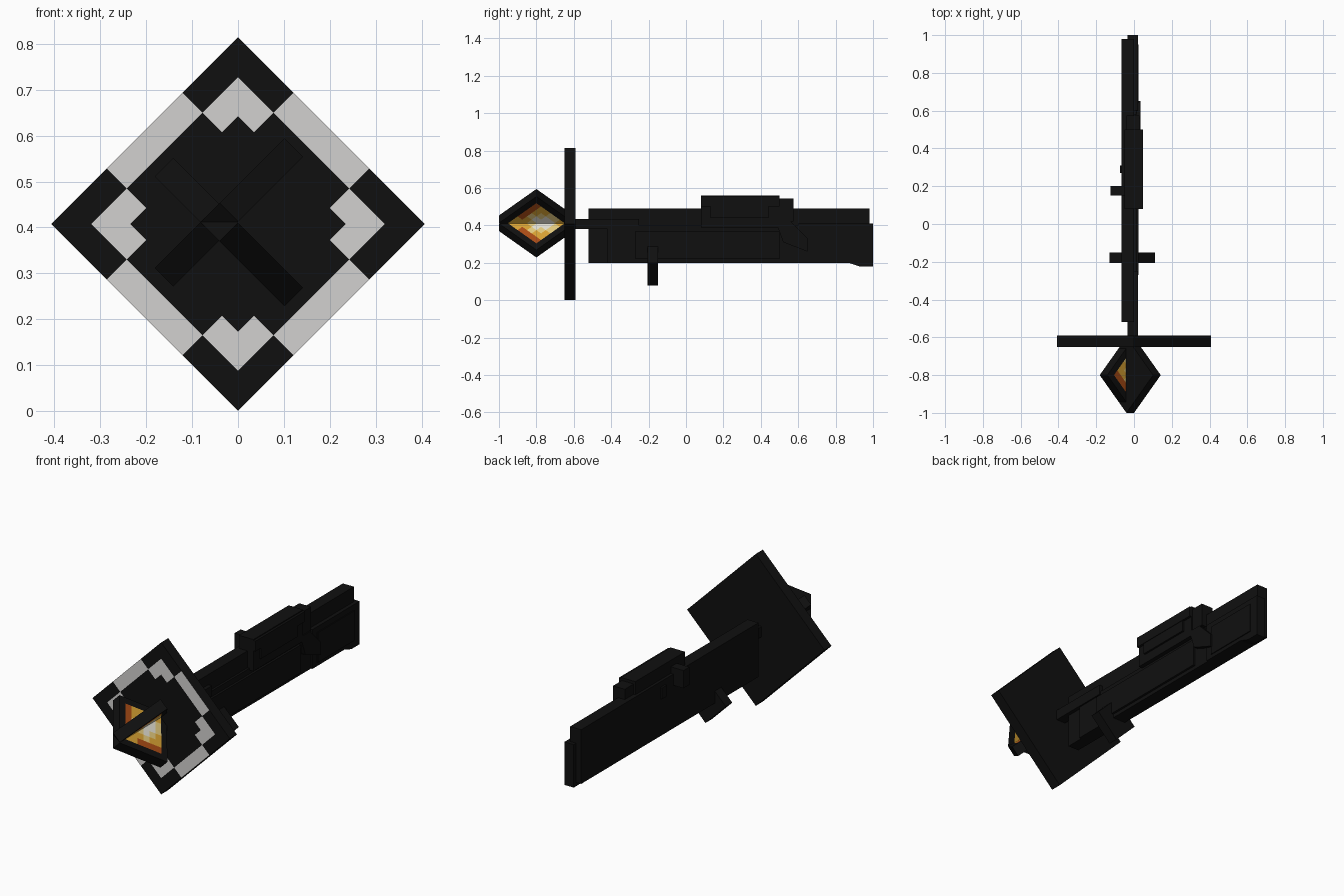
import bpy, bmesh, math
from mathutils import Matrix, Vector

cube = bpy.data.objects.get("Cube")
if cube:
    bpy.data.objects.remove(cube, do_unlink=True)


def material(name, rgb):
    m = bpy.data.materials.new(name)
    m.use_nodes = True
    m.diffuse_color = (*rgb, 1)
    bsdf = m.node_tree.nodes["Principled BSDF"]
    bsdf.inputs["Base Color"].default_value = (*rgb, 1)
    bsdf.inputs["Roughness"].default_value = 0.9
    return m


BLACK = material("black", (0.005, 0.005, 0.005))
GREY = material("light grey", (0.65, 0.64, 0.63))
ORANGE = material("burnt orange", (0.42, 0.075, 0.008))
AMBER = material("amber", (0.72, 0.38, 0.035))
YELLOW = material("pale yellow", (0.82, 0.63, 0.22))
WHITE = material("warm white", (0.88, 0.85, 0.75))


def finish(name, bm, mats=(BLACK,)):
    bmesh.ops.recalc_face_normals(bm, faces=bm.faces)
    me = bpy.data.meshes.new(name)
    bm.to_mesh(me)
    bm.free()
    for m in mats:
        me.materials.append(m)
    ob = bpy.data.objects.new(name, me)
    bpy.context.collection.objects.link(ob)
    return ob


def box(name, x, y, z):
    bm = bmesh.new()
    size = Matrix.Diagonal((x[1] - x[0], y[1] - y[0], z[1] - z[0], 1))
    mid = Matrix.Translation((sum(x) / 2, sum(y) / 2, sum(z) / 2))
    bmesh.ops.create_cube(bm, size=1, matrix=mid @ size)
    return finish(name, bm)


def prism(name, x, outline):
    """Side outline of (y, z) points, extruded along x."""
    bm = bmesh.new()
    f = bm.faces.new([bm.verts.new((x[0], y, z)) for y, z in outline])
    ext = bmesh.ops.extrude_face_region(bm, geom=[f])["geom"]
    bmesh.ops.translate(bm, vec=(x[1] - x[0], 0, 0),
                        verts=[v for v in ext if isinstance(v, bmesh.types.BMVert)])
    return finish(name, bm)


def panel(name, cuts, thick, mats, rule, matrix):
    """Square slab whose +z face is cut into cells coloured by rule(u, v)."""
    bm = bmesh.new()
    grid = [[bm.verts.new((u, v, thick / 2)) for v in cuts] for u in cuts]
    n = len(cuts) - 1
    for i in range(n):
        for j in range(n):
            f = bm.faces.new((grid[i][j], grid[i + 1][j],
                              grid[i + 1][j + 1], grid[i][j + 1]))
            f.material_index = rule((cuts[i] + cuts[i + 1]) / 2,
                                    (cuts[j] + cuts[j + 1]) / 2)
    # plain back and edges
    rim = [e for e in bm.edges if e.is_boundary]
    ext = bmesh.ops.extrude_edge_only(bm, edges=rim)["geom"]
    low = [v for v in ext if isinstance(v, bmesh.types.BMVert)]
    for f in ext:
        if isinstance(f, bmesh.types.BMFace):
            f.material_index = 0
    bmesh.ops.translate(bm, vec=(0, 0, -thick), verts=low)
    for f in bmesh.ops.contextual_create(
            bm, geom=[e for e in ext if isinstance(e, bmesh.types.BMEdge)
                      and e.is_boundary])["faces"]:
        f.material_index = 0
    bmesh.ops.transform(bm, matrix=matrix, verts=bm.verts)
    return finish(name, bm, mats)


def frame(u, v, origin):
    n = u.cross(v)
    m = Matrix((u, v, n)).transposed().to_4x4()
    m.translation = origin
    return m


# Diamond plate with a stepped grey border
def border(u, v):
    a, b = sorted((abs(u), abs(v)))
    edge_band = b > 0.226 and a < 0.117
    corner = a > 0.117 and b < 0.226 and b > 0.166
    return int(edge_band or corner)


half = [0.117, 0.166, 0.226, 0.2875]
r = math.sqrt(0.5)
panel("diamond_plate", [-h for h in reversed(half)] + half, 0.06, (BLACK, GREY),
      border, frame(Vector((r, 0, r)), Vector((-r, 0, r)), (0, -0.62, 0.4075)))


# Two crossed flash slabs, each standing on a corner
def glow(u, v):
    if max(abs(u), abs(v)) > 0.106:
        return 0
    along, across = (u + v) * r, abs(u - v) * r
    d = math.hypot(along - 0.03, across)
    if d < 0.045:
        return 4
    if d < 0.075:
        return 3
    if d < 0.105 and along > -0.06:
        return 2
    return 1 if along < 0.01 and across > 0.03 else 2


pixels = [-0.1414 + 0.2828 * i / 8 for i in range(9)]
for name, side, z in (("flash_slab_rising", 1, 0.433), ("flash_slab_falling", -1, 0.39)):
    along = Vector((0, 1, 0))
    normal = Vector((r, 0, -r * side))          # coloured side
    across = normal.cross(along)
    panel(name, pixels, 0.057, (BLACK, ORANGE, AMBER, YELLOW, WHITE), glow,
          frame((along - across) * r, (along + across) * r, (-0.02, -0.8, z)))

# Barrel and long body
box("barrel", (-0.035, 0.02), (-0.6, -0.25), (0.38, 0.435))
box("body_slab", (-0.065, 0.0), (-0.52, 0.98), (0.2, 0.49))
box("body_side", (-0.03, 0.012), (-0.42, 0.6), (0.2, 0.4))
box("lower_side_rail", (0.0, 0.024), (-0.27, 0.5), (0.22, 0.37))

# Stock with a chamfered toe and a side plate
prism("stock", (-0.035, 0.02),
      [(0.6, 0.2), (0.87, 0.2), (0.93, 0.18), (1, 0.18), (1, 0.41), (0.6, 0.41)])
box("stock_side_plate", (0.0, 0.025), (0.64, 0.95), (0.22, 0.38))

# Receiver and its fittings
box("receiver", (-0.05, 0.035), (0.08, 0.5), (0.39, 0.56))
box("receiver_panel", (0.03, 0.048), (0.08, 0.5), (0.5, 0.555))
box("ejection_cover", (0.03, 0.045), (0.13, 0.44), (0.44, 0.5))
box("rear_sight", (-0.04, 0.03), (0.5, 0.575), (0.42, 0.545))
box("cocking_handle", (-0.125, -0.04), (0.15, 0.2), (0.43, 0.525))
box("left_catch", (-0.075, -0.05), (0.27, 0.31), (0.4, 0.46))
prism("slanted_grip", (0.0, 0.035),
      [(0.48, 0.42), (0.56, 0.42), (0.65, 0.33), (0.65, 0.26), (0.52, 0.31)])

# Diamond foregrip under the body
prism_ob = panel("foregrip", [-0.085, 0.085], 0.055, (BLACK,), lambda u, v: 0,
                 frame(Vector((r, 0, r)), Vector((-r, 0, r)), (-0.01, -0.178, 0.2)))
